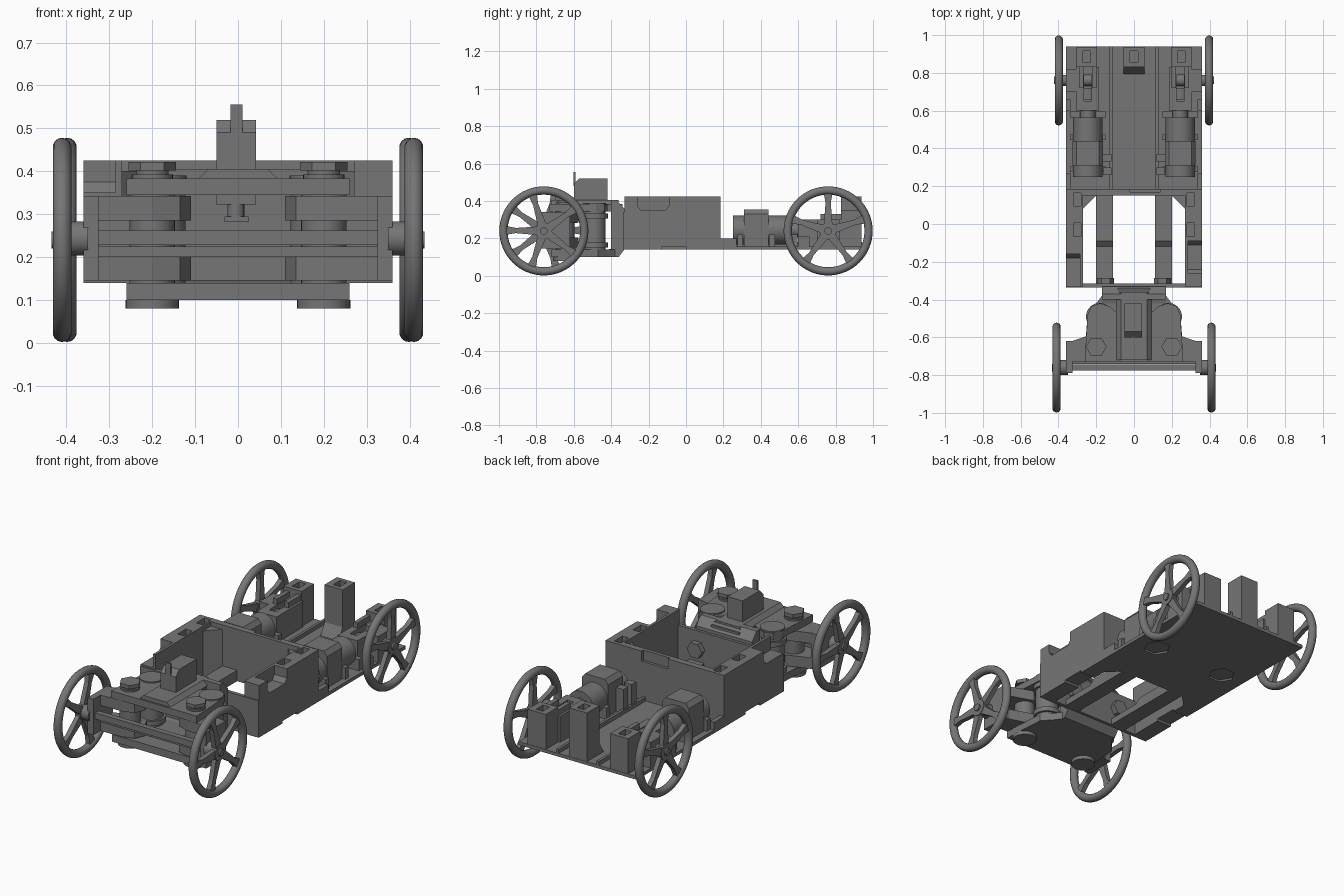
import bpy, bmesh, math
from mathutils import Vector

if "Cube" in bpy.data.objects:
    bpy.data.objects.remove(bpy.data.objects["Cube"])

grey = bpy.data.materials.new("dark_grey")
grey.diffuse_color = (0.18, 0.18, 0.18, 1)
grey.use_nodes = True
grey.node_tree.nodes["Principled BSDF"].inputs["Base Color"].default_value = grey.diffuse_color


def prism(name, pts, axis, lo, hi):
    """Extrude a closed 2D outline along an axis."""
    place = {'x': lambda p, d: (d, p[0], p[1]),
             'y': lambda p, d: (p[0], d, p[1]),
             'z': lambda p, d: (p[0], p[1], d)}[axis]
    bm = bmesh.new()
    a = [bm.verts.new(place(p, lo)) for p in pts]
    b = [bm.verts.new(place(p, hi)) for p in pts]
    bm.faces.new(a)
    bm.faces.new(b)
    n = len(pts)
    for i in range(n):
        bm.faces.new((a[i], a[(i + 1) % n], b[(i + 1) % n], b[i]))
    bmesh.ops.recalc_face_normals(bm, faces=bm.faces)
    me = bpy.data.meshes.new(name)
    bm.to_mesh(me)
    bm.free()
    me.materials.append(grey)
    ob = bpy.data.objects.new(name, me)
    bpy.context.collection.objects.link(ob)
    return ob


def box(name, x0, x1, y0, y1, z0, z1):
    x0, x1 = sorted((x0, x1))
    return prism(name, [(x0, y0), (x1, y0), (x1, y1), (x0, y1)], 'z', z0, z1)


def smooth(ob):
    bpy.ops.object.select_all(action='DESELECT')
    ob.select_set(True)
    bpy.context.view_layer.objects.active = ob
    bpy.ops.object.shade_smooth_by_angle(angle=math.radians(35))


def cyl(name, c, r, axis, lo, hi, n=32):
    """Cylinder (or n-gon) around point c of the cross-section plane."""
    pts = [(c[0] + r * math.cos(2 * math.pi * i / n),
            c[1] + r * math.sin(2 * math.pi * i / n)) for i in range(n)]
    ob = prism(name, pts, axis, min(lo, hi), max(lo, hi))
    if n > 8:
        smooth(ob)
    return ob


def cut(ob, cutters):
    for c in cutters:
        c.hide_render = True
        m = ob.modifiers.new("cut", 'BOOLEAN')
        m.object, m.operation, m.solver = c, 'DIFFERENCE', 'EXACT'
        bpy.ops.object.select_all(action='DESELECT')
        bpy.context.view_layer.objects.active = ob
        ob.select_set(True)
        bpy.ops.object.modifier_apply(modifier=m.name)
        bpy.data.objects.remove(c)


def mirrored(pts):
    """Close a right-half outline with its mirror image."""
    return pts + [(-x, y) for x, y in reversed(pts)]


def wheel(name, x, y, turn):
    z = 0.24
    bpy.ops.mesh.primitive_torus_add(location=(x, y, z), rotation=(0, math.pi / 2, 0),
                                     major_radius=0.216, minor_radius=0.022,
                                     major_segments=64, minor_segments=14)
    rim = bpy.context.object
    rim.name = name + "_rim"
    rim.data.materials.append(grey)
    smooth(rim)
    for k in range(5):
        a = turn + k * 2 * math.pi / 5
        u, v = Vector((math.cos(a), math.sin(a))), Vector((-math.sin(a), math.cos(a)))
        o = Vector((y, z))
        pts = [o + u * r + v * w for r, w in
               ((0.02, -0.024), (0.15, -0.014), (0.205, -0.024),
                (0.205, 0.024), (0.15, 0.014), (0.02, 0.024))]
        prism(name + "_spoke", pts, 'x', x - 0.013, x + 0.013)
    cyl(name + "_hub", (y, z), 0.045, 'x', x - 0.016, x + 0.016)
    s = 1 if x > 0 else -1
    cyl(name + "_cap", (y, z), 0.02, 'x', x, x + s * 0.025, 16)


# wheels
for s in (1, -1):
    wheel("front_wheel", s * 0.41, -0.76, math.pi / 2 + (0.3 if s > 0 else -0.3))
    wheel("rear_wheel", s * 0.398, 0.76, math.pi / 2)

# rear floor with hexagonal pockets underneath
floor = box("rear_floor", -0.36, 0.36, 0.185, 0.94, 0.14, 0.158)
cut(floor, [cyl("hex_cutter", (s * 0.22, 0.45), 0.07, 'z', 0.13, 0.15, 6) for s in (1, -1)])

# centre frame: side walls with screw pockets, a notch and an underside slot
for s in (1, -1):
    wall = box("side_wall", s * 0.27, s * 0.36, -0.33, 0.185, 0.14, 0.425)
    cutters = [box("pocket", s * 0.28, s * 0.32, y - 0.035, y + 0.035, 0.36, 0.5)
               for y in (-0.03, 0.13)]
    cutters.append(box("slot", s * 0.2, s * 0.4, -0.13, 0.0, 0.12, 0.153))
    y0, y1 = (-0.26, -0.09) if s > 0 else (-0.4, -0.16)
    inner = 0.285
    notch = [(y0, 0.5), (y0, 0.375), (y0 + 0.02, 0.35), (y1 - 0.02, 0.35), (y1, 0.375), (y1, 0.5)]
    cutters.append(prism("notch", notch, 'x', min(s * inner, s * 0.4), max(s * inner, s * 0.4)))
    cut(wall, cutters)
    # longitudinal floor rails with a step
    prism("floor_rail", [(-0.32, 0.14), (0.16, 0.14), (0.16, 0.2), (-0.09, 0.2),
                         (-0.12, 0.175), (-0.32, 0.175)],
          'x', min(s * 0.11, s * 0.2), max(s * 0.11, s * 0.2))
    # corner gusset and nut on the front wall
    prism("corner_gusset", [(s * 0.27, 0.15), (s * 0.2, 0.15), (s * 0.27, 0.08)], 'z', 0.14, 0.4)
    cyl("wall_nut", (s * 0.15, 0.245), 0.045, 'y', -0.32, -0.285, 6)

rear_wall = box("rear_wall", -0.27, 0.27, 0.15, 0.185, 0.14, 0.425)
cut(rear_wall, [box("recess", -0.02, 0.14, 0.17, 0.25, 0.37, 0.5)])
box("front_wall", -0.36, 0.36, -0.335, -0.315, 0.14, 0.342)

# rear towers with top sockets
for name, x, y0, top in (("center_tower", 0, 0.83, 0.425),
                         ("side_tower", 0.25, 0.83, 0.35), ("side_tower", -0.25, 0.83, 0.35)):
    t = box(name, x - 0.055, x + 0.055, y0, 0.938, 0.15, top)
    cut(t, [box("socket", x - 0.02, x + 0.02, 0.855, 0.915, top - 0.06, top + 0.1)])
prism("tower_brace", [(0.79, 0.15), (0.83, 0.15), (0.83, 0.22)], 'x', -0.055, 0.055)

# rear drive units
for s in (1, -1):
    x = s * 0.245
    cyl("motor", (x, 0.245), 0.077, 'y', 0.25, 0.565, 40)
    prism("motor_bracket", [(x - 0.08, 0.15), (x + 0.08, 0.15), (x + 0.08, 0.33), (x + 0.06, 0.355),
                            (x - 0.06, 0.355), (x - 0.08, 0.33)], 'y', 0.31, 0.44)
    cyl("motor_shaft", (x, 0.245), 0.04, 'y', 0.56, 0.62, 24)
    g = box("gearbox", x - 0.06, x + 0.06, 0.6, 0.83, 0.15, 0.3)
    cut(g, [box("gear_slot", x - 0.02, x + 0.02, 0.65, 0.79, 0.22, 0.4)])
    cyl("drive_gear", (x, 0.238), 0.045, 'y', 0.66, 0.72, 20)
    for dx in (-0.035, 0.035):
        box("gearbox_cheek", x + dx - 0.012, x + dx + 0.012, 0.72, 0.83, 0.29, 0.33)
    cyl("rear_axle", (0.76, 0.238), 0.03, 'x', s * 0.2, s * 0.395, 20)
    box("axle_bearing", s * 0.3, s * 0.36, 0.7, 0.82, 0.15, 0.3)
    box("outer_curb", s * 0.335, s * 0.36, 0.185, 0.27, 0.15, 0.2)
    box("inner_rib", s * 0.115, s * 0.13, 0.185, 0.94, 0.15, 0.18)
    for y in (0.26, 0.33):
        box("motor_post", s * 0.12, s * 0.165, y, y + 0.04, 0.15, 0.29)
    for y in (0.29, 0.46, 0.58):
        box("motor_cradle", s * 0.15, s * 0.34, y - 0.015, y + 0.015, 0.15, 0.22)
    box("cable_clip", s * 0.335, s * 0.36, 0.6, 0.66, 0.15, 0.21)

# steering mount: solid wedge block joining the frame to the front
prism("steering_mount", [(-0.42, 0.1), (-0.36, 0.1), (-0.33, 0.14), (-0.33, 0.36),
                         (-0.37, 0.405), (-0.4, 0.405), (-0.4, 0.145), (-0.42, 0.14)],
      'x', -0.17, 0.17)

# top and bottom steering plates
prism("top_plate", mirrored([(0.26, -0.73), (0.255, -0.62), (0.245, -0.48), (0.225, -0.435),
                             (0.18, -0.42), (0.13, -0.435), (0.09, -0.47), (0.085, -0.34)]),
      'z', 0.345, 0.383)
prism("bottom_plate", mirrored([(0.26, -0.72), (0.255, -0.6), (0.245, -0.47), (0.2, -0.42),
                                (0.17, -0.38)]), 'z', 0.1, 0.14)
prism("center_spine", mirrored([(0.095, 0.38), (0.07, 0.405)]), 'y', -0.72, -0.36)

# steering motor, tab and output shaft
prism("servo_box", [(-0.6, 0.38), (-0.42, 0.38), (-0.42, 0.52), (-0.57, 0.52), (-0.6, 0.49)],
      'x', -0.05, 0.042)
box("servo_tab", -0.018, 0.01, -0.602, -0.592, 0.48, 0.555)
box("servo_base", -0.05, 0.042, -0.62, -0.48, 0.322, 0.35)
cyl("servo_shaft", (-0.005, -0.6), 0.02, 'z', 0.29, 0.325, 16)
box("servo_horn", -0.032, 0.024, -0.62, -0.58, 0.282, 0.295)

# pivots and knuckles
for s in (1, -1):
    bx, py = s * 0.2, -0.65
    cyl("king_pin", (bx, py), 0.053, 'z', 0.1, 0.345)
    cyl("pin_foot", (bx, py), 0.062, 'z', 0.08, 0.1)
    cyl("pin_neck", (bx, py), 0.038, 'z', 0.383, 0.405)
    cyl("pin_washer", (bx, py), 0.048, 'z', 0.383, 0.392)
    cyl("pin_nut", (bx, py), 0.055, 'z', 0.402, 0.422, 6)
    cyl("rear_post", (s * 0.182, -0.49), 0.06, 'z', 0.1, 0.36)
    cyl("post_cap", (s * 0.182, -0.49), 0.062, 'z', 0.375, 0.39)
    for z in (0.165, 0.32):
        cyl("post_flange", (s * 0.182, -0.49), 0.072, 'z', z - 0.013, z + 0.013)
    for z0, z1 in ((0.145, 0.205), (0.285, 0.342)):
        prism("knuckle_arm", [(s * 0.36, -0.73), (s * 0.36, -0.63), (s * 0.27, -0.6), (s * 0.2, -0.575),
                              (s * 0.135, -0.595), (s * 0.11, -0.65), (s * 0.135, -0.705),
                              (s * 0.2, -0.725)], 'z', z0, z1)
    box("knuckle_plate", s * 0.325, s * 0.36, -0.79, -0.62, 0.145, 0.342)
    cyl("wheel_spindle", (-0.76, 0.243), 0.04, 'x', s * 0.35, s * 0.4)

# cross bars between the knuckles
box("front_axle_bar", -0.33, 0.33, -0.775, -0.745, 0.228, 0.262)
box("tie_bar", -0.33, 0.33, -0.74, -0.715, 0.2, 0.224)
